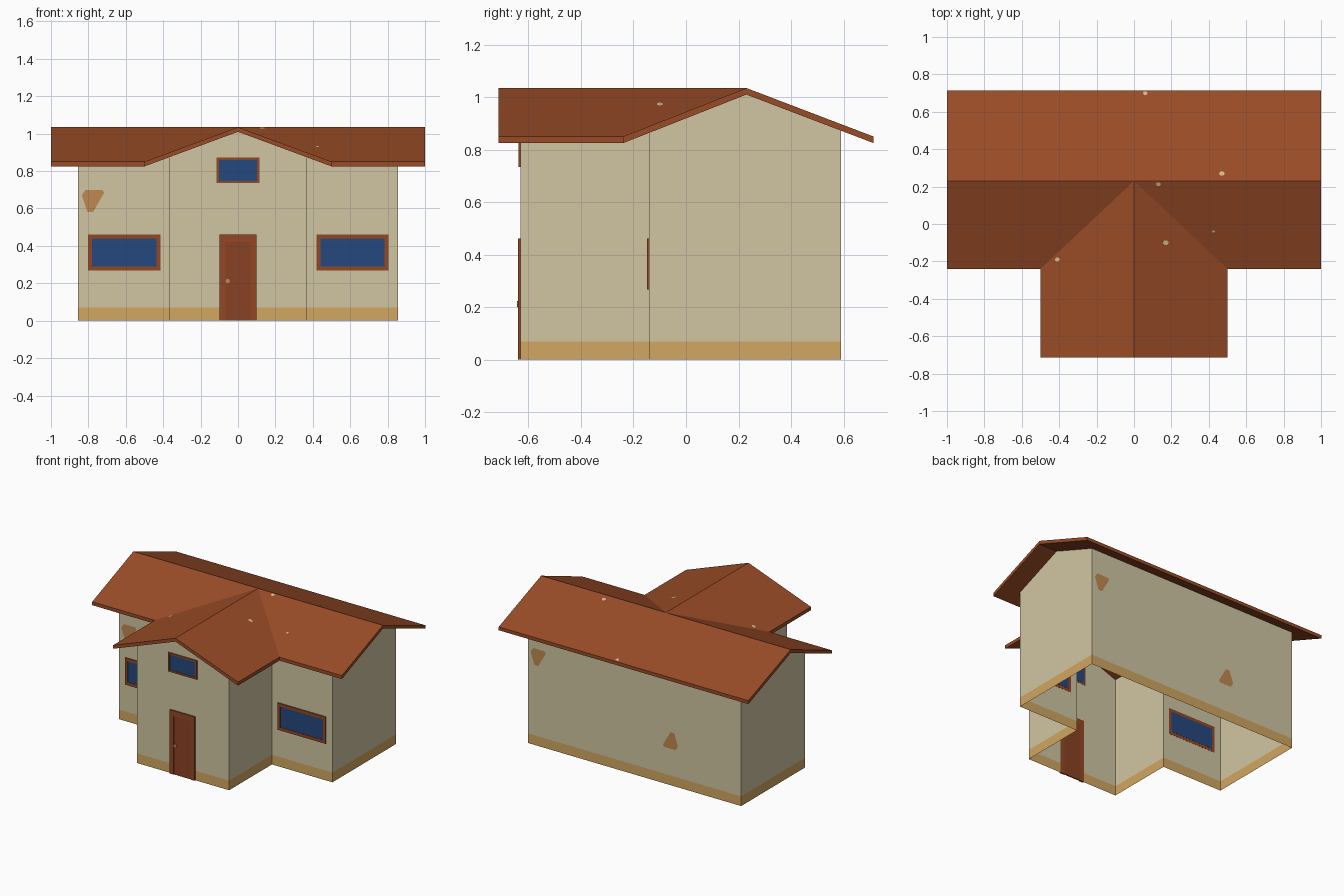
import bpy, bmesh, math

if "Cube" in bpy.data.objects:
    bpy.data.objects.remove(bpy.data.objects["Cube"])


def material(name, rgb):
    m = bpy.data.materials.new(name)
    m.diffuse_color = (*rgb, 1)
    m.use_nodes = True
    m.node_tree.nodes["Principled BSDF"].inputs["Base Color"].default_value = m.diffuse_color
    return m


PLASTER = material("cream plaster", (0.64, 0.565, 0.365))
BASE = material("tan base", (0.64, 0.385, 0.12))
ROOF = material("rust roof", (0.32, 0.072, 0.02))
FRAME = material("brown frame", (0.29, 0.064, 0.018))
DOOR = material("dark door", (0.255, 0.055, 0.017))
GLASS = material("blue glass", (0.018, 0.066, 0.21))
PATCH = material("worn patch", (0.52, 0.25, 0.08))
CHIP = material("pale chip", (0.66, 0.5, 0.28))

RIDGE_Y, RIDGE_Z, EAVE_Z, THICK = 0.23, 1.035, 0.85, 0.025
BACK, EAVE, FRONT, WING = 0.715, -0.24, -0.715, 0.5


def roof_z(x, y):
    """Top height of the T-shaped roof at a plan position."""
    drop = RIDGE_Z - EAVE_Z
    run = BACK - RIDGE_Y if y > RIDGE_Y else RIDGE_Y - EAVE
    main = RIDGE_Z - drop * abs(y - RIDGE_Y) / run
    if y >= RIDGE_Y:
        return main
    wing = RIDGE_Z - drop * abs(x) / WING
    return wing if y < EAVE else max(main, wing if abs(x) <= WING else 0)


def mesh_object(name, verts, faces, mats, rule=None):
    me = bpy.data.meshes.new(name)
    me.from_pydata(verts, [], faces)
    for m in mats:
        me.materials.append(m)
    if rule:
        for p in me.polygons:
            p.material_index = rule(p)
    ob = bpy.data.objects.new(name, me)
    bpy.context.collection.objects.link(ob)
    return ob


def boxes(name, spans, mat):
    """One object from boxes given as (x0, x1, y0, y1, z0, z1)."""
    verts, faces = [], []
    for x0, x1, y0, y1, z0, z1 in spans:
        n = len(verts)
        verts += [(x, y, z) for z in (z0, z1)
                  for x, y in ((x0, y0), (x1, y0), (x1, y1), (x0, y1))]
        faces += [[n + i for i in f] for f in (
            (3, 2, 1, 0), (4, 5, 6, 7), (0, 1, 5, 4),
            (1, 2, 6, 5), (2, 3, 7, 6), (3, 0, 4, 7))]
    return mesh_object(name, verts, faces, [mat])


# Walls: open shell around the T-shaped plan, with tan base band
half = [(0, -0.63), (0.37, -0.63), (0.37, -0.14), (0.855, -0.14),
        (0.855, RIDGE_Y), (0.855, 0.59)]
plan = half + [(-x, y) for x, y in reversed(half[1:])]
n = len(plan)
verts = [(x, y, 0) for x, y in plan] + [(x, y, 0.07) for x, y in plan]
verts += [(x, y, roof_z(x, y) - THICK) for x, y in plan]
faces = [(r * n + i, r * n + (i + 1) % n, (r + 1) * n + (i + 1) % n, (r + 1) * n + i)
         for r in (0, 1) for i in range(n)]
mesh_object("walls", verts, faces, [PLASTER, BASE], lambda p: int(p.center.z < 0.07))

# Roof: five slopes meeting at ridges and valleys, with even thickness
pts = [(-1, BACK), (1, BACK), (-1, RIDGE_Y), (1, RIDGE_Y), (0, RIDGE_Y),
       (-1, EAVE), (-WING, EAVE), (WING, EAVE), (1, EAVE),
       (-WING, FRONT), (0, FRONT), (WING, FRONT)]
tops = [(2, 4, 3, 1, 0), (5, 6, 4, 2), (7, 8, 3, 4), (9, 10, 4, 6), (10, 11, 7, 4)]
rim = [0, 2, 5, 6, 9, 10, 11, 7, 8, 3, 1]
k = len(pts)
verts = [(x, y, roof_z(x, y)) for x, y in pts]
verts += [(x, y, z - THICK) for x, y, z in verts]
faces = tops + [tuple(k + i for i in reversed(f)) for f in tops]
faces += [(k + a, k + b, b, a) for a, b in zip(rim, rim[1:] + rim[:1])]
mesh_object("roof", verts, faces, [ROOF])


# Windows and door: thin frames set through the wall skin
def window(name, x0, x1, z0, z1, wall, t):
    a, b = wall - 0.008, wall + 0.001
    boxes(name + "_frame", [(x0, x0 + t, a, b, z0, z1), (x1 - t, x1, a, b, z0, z1),
                            (x0 + t, x1 - t, a, b, z0, z0 + t),
                            (x0 + t, x1 - t, a, b, z1 - t, z1)], FRAME)
    boxes(name + "_glass", [(x0 + t, x1 - t, wall - 0.005, wall + 0.002,
                             z0 + t, z1 - t)], GLASS)


window("right_window", 0.42, 0.805, 0.268, 0.462, -0.14, 0.022)
window("left_window", -0.803, -0.415, 0.268, 0.462, -0.14, 0.022)
window("upper_window", -0.115, 0.115, 0.735, 0.872, -0.63, 0.013)
boxes("door_frame", [(-0.1, -0.068, -0.64, -0.628, 0, 0.462),
                     (0.068, 0.1, -0.64, -0.628, 0, 0.462),
                     (-0.068, 0.068, -0.64, -0.628, 0.422, 0.462)], FRAME)
boxes("door_panel", [(-0.068, 0.068, -0.636, -0.627, 0, 0.422)], DOOR)

# Door knob
bpy.ops.mesh.primitive_cylinder_add(vertices=8, radius=0.012, depth=0.008,
                                    location=(-0.055, -0.639, 0.212),
                                    rotation=(math.pi / 2, 0, 0))
bpy.context.object.name = "door_knob"
bpy.context.object.data.materials.append(PATCH)

# Worn plaster patches: rounded triangles on the walls
shape = [(-0.04, 0.06), (-0.06, 0.03), (-0.03, -0.06), (0, -0.06),
         (0.06, 0.045), (0.05, 0.06)]
for name, cx, y, cz, sx, sz in (("front_patch", -0.775, -0.142, 0.64, 1, 1),
                                ("back_upper_patch", 0.77, 0.592, 0.64, -1, 1),
                                ("back_lower_patch", -0.29, 0.592, 0.325, 1, -1)):
    mesh_object(name, [(cx + sx * u, y, cz + sz * v) for u, v in shape],
                [tuple(range(6))], [PATCH])

# Pale chips lying on the roof slopes
for i, (cx, cy, r) in enumerate(((0.06, 0.7, 0.013), (0.47, 0.27, 0.016),
                                 (0.13, 0.213, 0.014), (0.17, -0.1, 0.016),
                                 (0.425, -0.04, 0.009), (-0.41, -0.19, 0.014))):
    ring = [(cx + r * math.cos(a * math.pi / 3), cy + r * 0.8 * math.sin(a * math.pi / 3))
            for a in range(6)]
    mesh_object(f"roof_chip_{i + 1}", [(x, y, roof_z(x, y) + 0.002) for x, y in ring],
                [tuple(range(6))], [CHIP])
